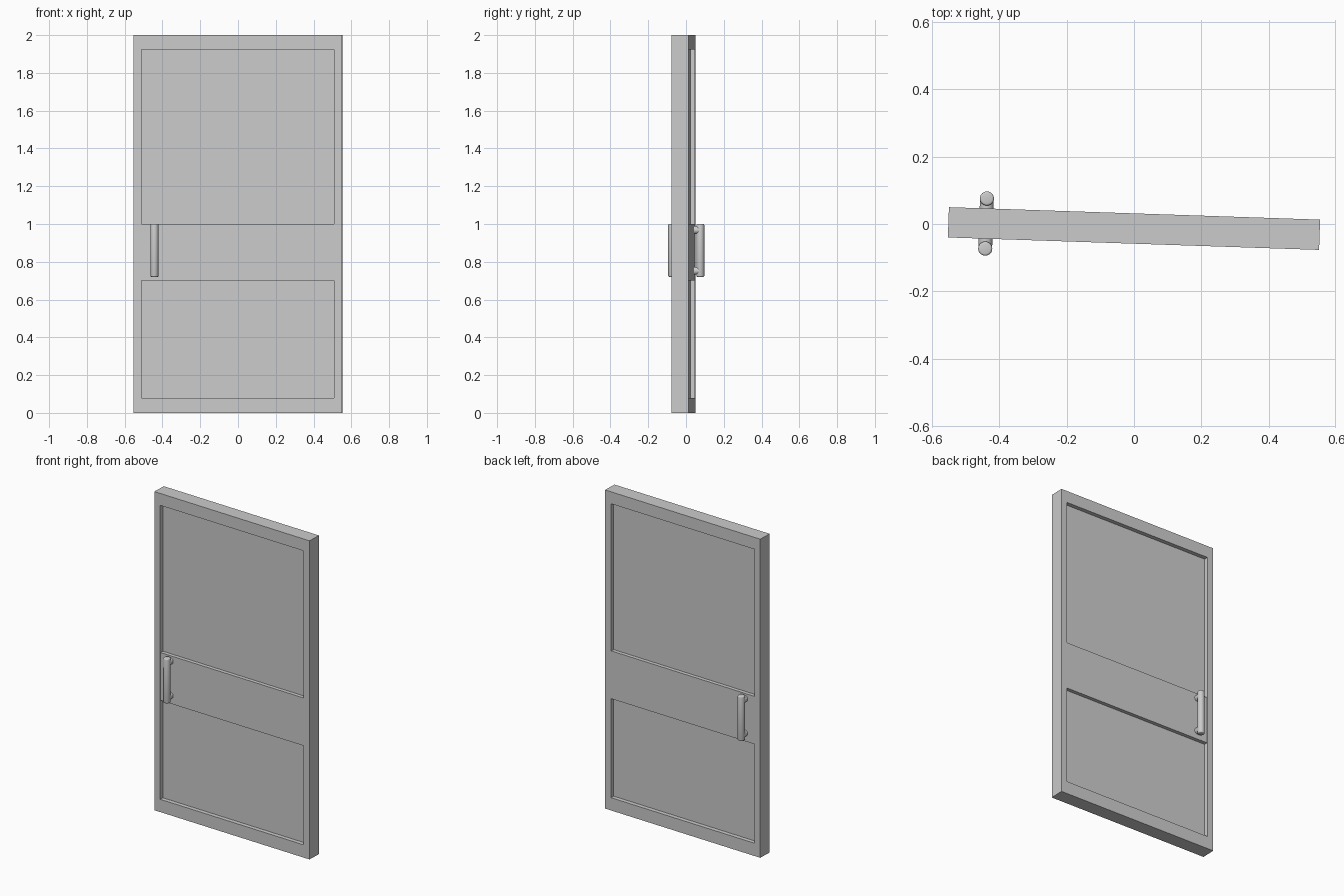
import bpy, bmesh, math
from mathutils import Matrix

if "Cube" in bpy.data.objects:
    bpy.data.objects.remove(bpy.data.objects["Cube"])

# The whole door is slightly swung about z
SWING = Matrix.Translation((0, -0.0135, 0)) @ Matrix.Rotation(math.radians(-1.92), 4, 'Z')
W, H, T = 0.552, 2.0, 0.045            # half width, height, half thickness
IX, Z0, Z1 = 0.51, 0.08, 1.925         # opening half width, bottom, top
HX, HY = -0.44, 0.0745                 # handle position


def finish(name, bm, smooth=False):
    bmesh.ops.recalc_face_normals(bm, faces=bm.faces)
    me = bpy.data.meshes.new(name)
    bm.to_mesh(me)
    bm.free()
    ob = bpy.data.objects.new(name, me)
    ob.matrix_world = SWING
    bpy.context.collection.objects.link(ob)
    if smooth:
        bpy.ops.object.select_all(action='DESELECT')
        bpy.context.view_layer.objects.active = ob
        ob.select_set(True)
        bpy.ops.object.shade_smooth_by_angle(angle=math.radians(50))
    return ob


def box(name, half_x, half_y, z0, z1):
    bm = bmesh.new()
    m = Matrix.Translation((0, 0, (z0 + z1) / 2)) @ Matrix.Diagonal(
        (2 * half_x, 2 * half_y, z1 - z0, 1))
    bmesh.ops.create_cube(bm, size=1, matrix=m)
    return finish(name, bm)


def rod(name, r, length, matrix, round_ends=0):
    bm = bmesh.new()
    bmesh.ops.create_cone(bm, cap_ends=True, segments=32, radius1=r, radius2=r, depth=length)
    if round_ends:
        rims = [e for e in bm.edges if abs(e.verts[0].co.z - e.verts[1].co.z) < 1e-5]
        bmesh.ops.bevel(bm, geom=rims, offset=round_ends, segments=3, profile=0.5, affect='EDGES')
    bmesh.ops.transform(bm, matrix=matrix, verts=bm.verts)
    return finish(name, bm, True)


# Outer frame: one rectangular ring
bm = bmesh.new()
def loop(x, z0, z1, y):
    return [bm.verts.new(p) for p in ((-x, y, z0), (x, y, z0), (x, y, z1), (-x, y, z1))]
rings = [loop(W, 0, H, -T), loop(W, 0, H, T), loop(IX, Z0, Z1, T), loop(IX, Z0, Z1, -T)]
for a, b in zip(rings, rings[1:] + rings[:1]):
    for i in range(4):
        j = (i + 1) % 4
        bm.faces.new((a[i], a[j], b[j], b[i]))
finish("door_frame", bm)

# Recessed panels and middle rail
box("lower_panel", IX, 0.019, Z0, 0.70)
box("middle_rail", IX, 0.042, 0.70, 1.0)
box("upper_panel", IX, 0.019, 1.0, Z1)

# Pull handles on both faces
for side, s in (("front", -1), ("back", 1)):
    rod(side + "_handle_bar", 0.021, 0.28, Matrix.Translation((HX, s * HY, 0.86)), 0.006)
    for label, z in (("lower", 0.752), ("upper", 0.968)):
        m = Matrix.Translation((HX, s * 0.057, z)) @ Matrix.Rotation(math.pi / 2, 4, 'X')
        rod(f"{side}_{label}_handle_post", 0.0205, 0.034, m)
